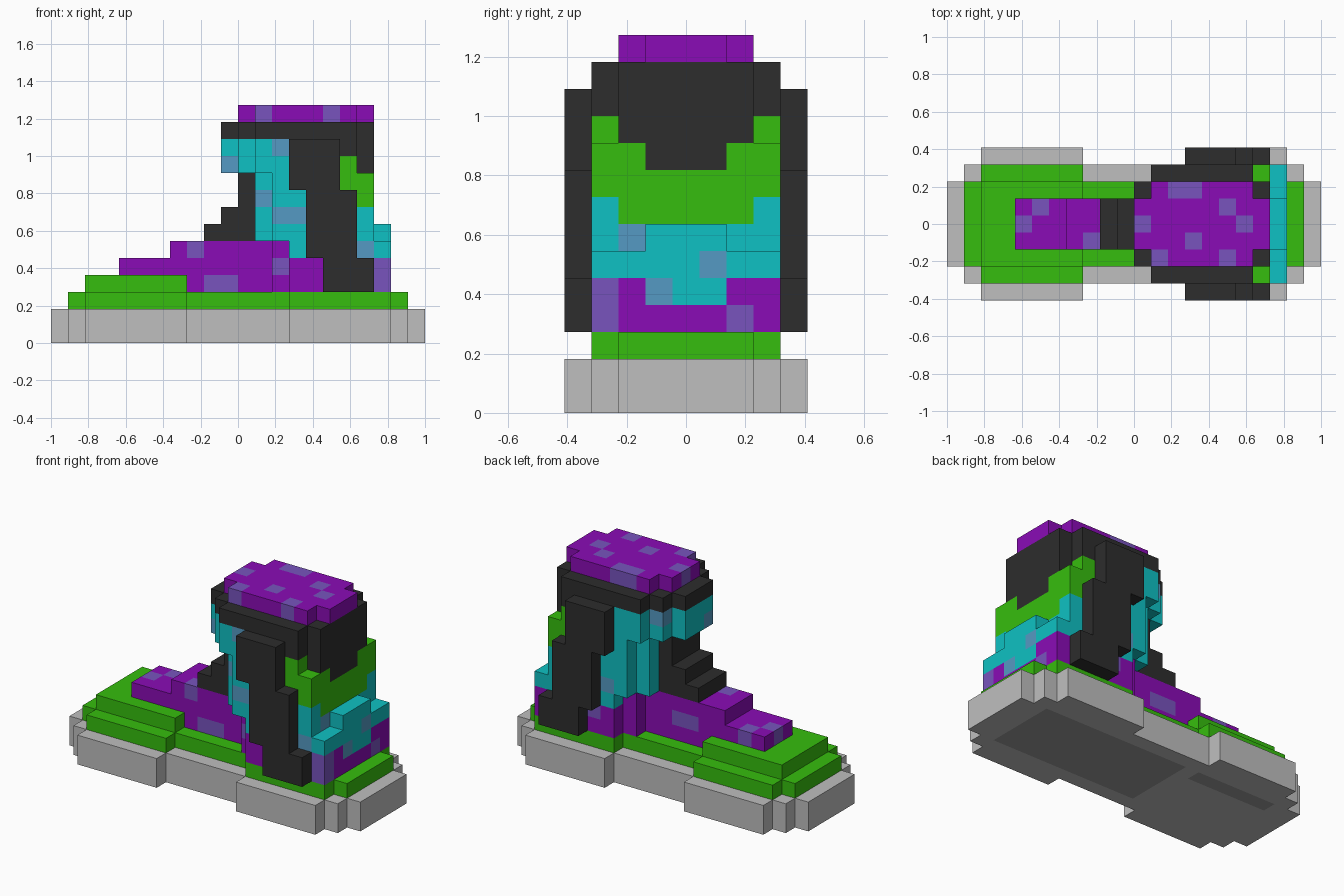
import bpy
import bmesh
from mathutils import Vector

default_cube = bpy.data.objects.get("Cube")
if default_cube:
    bpy.data.objects.remove(default_cube)

UNIT = 2 / 22          # edge of one block
MIDDLE = 4             # centre row across the width
blocks = {}            # cell -> (part, colour)


def linear(value):
    value /= 255
    return value / 12.92 if value <= 0.04045 else ((value + 0.055) / 1.055) ** 2.4


def make_material(name, hex_code):
    rgba = tuple(linear(c) for c in bytes.fromhex(hex_code)) + (1.0,)
    material = bpy.data.materials.new(name)
    material.use_nodes = True
    material.diffuse_color = rgba
    shader = material.node_tree.nodes["Principled BSDF"]
    shader.inputs["Base Color"].default_value = rgba
    shader.inputs["Roughness"].default_value = 0.8
    return material


materials = {
    "grey": make_material("grey", "BFBFBF"),
    "tread_grey": make_material("tread_grey", "9A9A9A"),
    "green": make_material("green", "36BE0E"),
    "purple": make_material("purple", "8A0CB6"),
    "lilac": make_material("lilac", "7854BE"),
    "cyan": make_material("cyan", "0FC1C3"),
    "dusty_blue": make_material("dusty_blue", "559AC3"),
    "black": make_material("black", "2D2D2D"),
}


def fill(part, colour, x_range, half_width, z_range):
    """Fill a box of blocks, symmetric across the width."""
    for x in range(*x_range):
        for y in range(MIDDLE - half_width, MIDDLE + half_width + 1):
            for z in range(*z_range):
                blocks[x, y, z] = (part, colour)


def spot(colour, *cells):
    """Recolour single blocks."""
    for cell in cells:
        if cell in blocks:
            blocks[cell] = (blocks[cell][0], colour)


# Sole, with a wider toe and heel
for x_range, half in (((0, 22), 2), ((1, 21), 3), ((2, 8), 4), ((14, 20), 4)):
    fill("sole", "grey", x_range, half, (0, 2))

# Tread patches on the underside
spot("tread_grey", *[(x, y, 0) for x in range(9, 20) for y in range(2, 7)])
spot("tread_grey", *[(x, 6, 0) for x in range(2, 8)])

# Green midsole and toe cap
for x_range, half in (((1, 21), 2), ((2, 8), 3), ((14, 20), 3)):
    fill("midsole", "green", x_range, half, (2, 3))
fill("toe_cap", "green", (2, 8), 2, (3, 4))

# Slanted side stripes; the inside is replaced by the upper
for x_range, z_range in (((14, 17), (9, 12)), ((15, 18), (5, 9)), ((16, 19), (3, 5))):
    fill("side_stripes", "black", x_range, 4, z_range)

# Purple lower part of the upper
fill("vamp", "purple", (8, 14), 1, (3, 4))
fill("vamp", "purple", (4, 14), 1, (4, 5))
fill("vamp", "purple", (7, 14), 1, (5, 6))
fill("vamp", "purple", (13, 14), 2, (3, 6))
fill("vamp", "purple", (14, 20), 3, (3, 5))

# Cyan ankle
fill("ankle", "cyan", (14, 20), 3, (5, 6))
fill("ankle", "cyan", (12, 13), 2, (6, 10))
fill("ankle", "cyan", (13, 19), 3, (6, 8))
fill("ankle", "cyan", (13, 18), 3, (8, 10))
fill("ankle", "cyan", (10, 12), 1, (10, 12))
fill("ankle", "cyan", (11, 12), 2, (10, 12))
fill("ankle", "cyan", (12, 18), 3, (10, 12))
fill("ankle", "cyan", (19, 20), 1, (4, 7))

# Green heel panel
fill("heel_panel", "green", (18, 19), 2, (7, 8))
fill("heel_panel", "green", (18, 19), 3, (8, 10))
fill("heel_panel", "green", (17, 18), 3, (9, 11))

# Black collar and its heel tab
for x_range, half in (((10, 19), 1), ((11, 19), 2), ((12, 18), 3)):
    fill("collar", "black", x_range, half, (12, 13))
fill("heel_tab", "black", (18, 19), 2, (10, 12))
fill("heel_tab", "black", (17, 18), 3, (11, 12))
fill("heel_tab", "black", (18, 19), 1, (9, 10))

# Stepped tongue
for front, bottom, top in ((9, 6, 7), (10, 7, 8), (11, 8, 10)):
    fill("tongue", "black", (front, 12), 1, (bottom, top))

# Purple lining on top
fill("top_lining", "purple", (11, 19), 1, (13, 14))
fill("top_lining", "purple", (12, 18), 2, (13, 14))

# Lilac spots on the lining, vamp and heel
TOP = 13
spot("lilac", *[(x, y, TOP) for x, y in (
    (11, 4), (12, 2), (13, 6), (14, 6), (14, 3), (16, 5), (17, 4), (16, 2))])
spot("lilac", (4, 4, 4), (5, 5, 4), (8, 3, 5), (9, 3, 3), (10, 3, 3), (13, 2, 4))
spot("lilac", (19, 1, 3), (19, 1, 4), (19, 6, 3), (9, 5, 4), (10, 5, 4), (15, 7, 4))

# Dusty blue spots on the ankle
spot("dusty_blue", (10, 3, 10), (13, 1, 11), (12, 2, 8), (13, 1, 7), (14, 1, 7))
spot("dusty_blue", (18, 1, 5), (18, 2, 6), (19, 3, 4), (19, 5, 5), (11, 6, 11), (14, 7, 6))

# Build each part from its exposed block faces
AXES = [Vector(a) for a in ((1, 0, 0), (0, 1, 0), (0, 0, 1))]
ORIGIN = Vector((11, MIDDLE + 0.5, 0))


def build_part(part):
    cells = {c: colour for c, (name, colour) in blocks.items() if name == part}
    colours = sorted(set(cells.values()))
    bm = bmesh.new()
    for cell, colour in cells.items():
        centre = Vector(cell) + Vector((0.5, 0.5, 0.5)) - ORIGIN
        for axis in range(3):
            for sign in (-1, 1):
                normal = AXES[axis] * sign
                if tuple(int(v) for v in Vector(cell) + normal) in blocks:
                    continue
                u, v = AXES[(axis + 1) % 3] * sign, AXES[(axis + 2) % 3]
                corners = [centre + (normal + a * u + b * v) / 2
                           for a, b in ((-1, -1), (1, -1), (1, 1), (-1, 1))]
                face = bm.faces.new([bm.verts.new(p * UNIT) for p in corners])
                face.material_index = colours.index(colour)
    bmesh.ops.remove_doubles(bm, verts=bm.verts, dist=UNIT / 100)
    mesh = bpy.data.meshes.new(part)
    bm.to_mesh(mesh)
    bm.free()
    for colour in colours:
        mesh.materials.append(materials[colour])
    bpy.context.scene.collection.objects.link(bpy.data.objects.new(part, mesh))


for part_name in sorted({name for name, _ in blocks.values()}):
    build_part(part_name)
